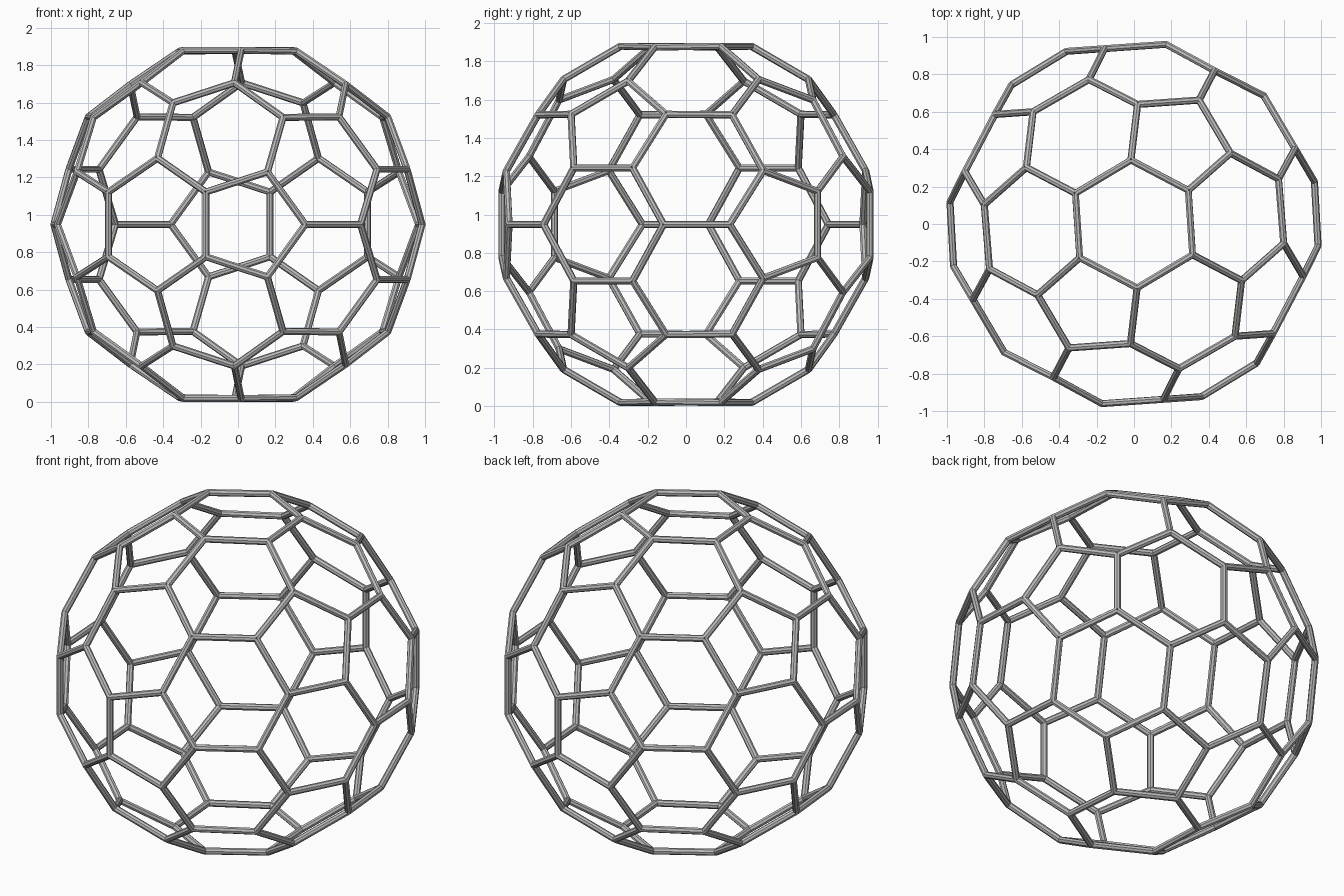
import bpy
import bmesh
import math
from mathutils import Matrix, Vector

cube = bpy.data.objects.get("Cube")
if cube:
    bpy.data.objects.remove(cube)

RADIUS = 0.991      # distance from the centre to every joint
ROD = 0.019         # rod radius
SIDES = 8
PHI = (1 + math.sqrt(5)) / 2


def cyclic(a, b, c):
    """Unit vectors for all sign changes and cyclic orders of (a, b, c)."""
    found = []
    for sa in (1, -1):
        for sb in (1, -1):
            for sc in (1, -1):
                p = (a * sa, b * sb, c * sc)
                for k in range(3):
                    v = Vector(p[k:] + p[:k]).normalized()
                    if all((v - q).length > 0.01 for q in found):
                        found.append(v)
    return found


# Joints where three hexagons meet, and the centres of the twelve pentagons
corners = cyclic(0, 1 / PHI, PHI) + cyclic(1, 1, 1)
centres = cyclic(1, 0, PHI)

# Pentagon joints lie between each corner and its three nearest centres
joints = list(corners)
for v in corners:
    joints += [v.slerp(f, 0.537) for f in centres if v.dot(f) > 0.7]

turn = Matrix.Rotation(math.radians(62.3), 3, "Z")
joints = [turn @ (j * RADIUS) for j in joints]

# One straight rod between every pair of neighbouring joints
bm = bmesh.new()
for i, a in enumerate(joints):
    for b in joints[:i]:
        along = b - a
        if along.length > 0.45:
            continue
        middle = (a + b) / 2
        z = along.normalized()
        x = middle.normalized()
        y = z.cross(x)
        frame = Matrix((x, y, z)).transposed().to_4x4()
        bmesh.ops.create_cone(
            bm, cap_ends=True, segments=SIDES, radius1=ROD, radius2=ROD,
            depth=along.length, matrix=Matrix.Translation(middle) @ frame)

# Stand the cage on the ground
lowest = min(v.co.z for v in bm.verts)
bmesh.ops.translate(bm, verts=bm.verts, vec=(0, 0, -lowest))

mesh = bpy.data.meshes.new("hexagon_pentagon_cage")
bm.to_mesh(mesh)
bm.free()
cage = bpy.data.objects.new("hexagon_pentagon_cage", mesh)
bpy.context.collection.objects.link(cage)

# Plain grey finish
grey = bpy.data.materials.new("grey_metal")
colour = (0.5, 0.5, 0.5, 1)
grey.use_nodes = True
grey.diffuse_color = colour
grey.node_tree.nodes["Principled BSDF"].inputs["Base Color"].default_value = colour
mesh.materials.append(grey)
